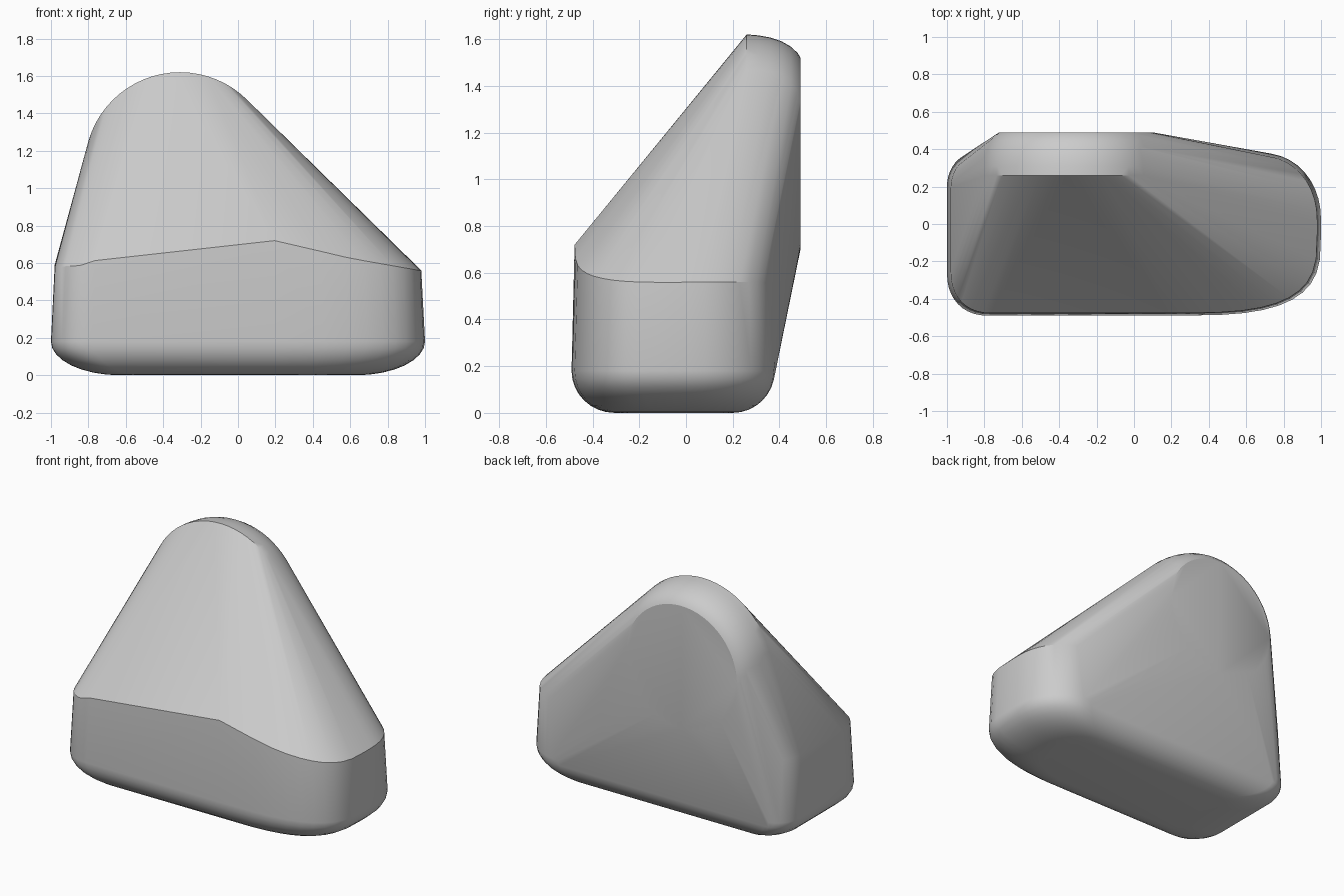
import bpy, bmesh
from math import sin, cos, pi

if "Cube" in bpy.data.objects:
    bpy.data.objects.remove(bpy.data.objects["Cube"], do_unlink=True)

grey = bpy.data.materials.new("plain grey")
grey.use_nodes = True
colour = (0.6, 0.6, 0.6, 1)
grey.diffuse_color = colour
grey.node_tree.nodes["Principled BSDF"].inputs["Base Color"].default_value = colour

# Footprint corners: centre x, y, radius x, y, start angle in quarter turns, squareness
CORNERS = [
    (-0.78, -0.26, 0.22, 0.23, 2, 0.9),
    (0.20, -0.05, 0.80, 0.44, 3, 0.62),
    (0.68, 0.02, 0.32, 0.36, 0, 0.95),
    (-0.85, 0.20, 0.15, 0.18, 1, 1.0),
]
FRONT_RIM = [(-1, 0.58), (-0.85, 0.585), (-0.65, 0.65), (0.2, 0.72), (0.6, 0.625), (1, 0.555)]
STEPS = 10


def power(value, exponent):
    return abs(value) ** exponent * (1 if value >= 0 else -1)


def footprint(inset_x=0.0, inset_y=0.0):
    """Rounded outline of the base, drawn in towards its middle."""
    points = []
    for cx, cy, rx, ry, quarter, square in CORNERS:
        for i in range(STEPS + 1):
            a = (quarter + i / STEPS) * pi / 2
            x = cx + rx * power(cos(a), square)
            y = cy + ry * power(sin(a), square)
            points.append((x * (1 - inset_x), -0.05 + (y + 0.05) * (1 - inset_y)))
    return points


def rim_height(x, y):
    """Height of the crease above the base wall."""
    if y > 0:
        return 0.56 if x > 0 else 0.59
    for (x0, z0), (x1, z1) in zip(FRONT_RIM, FRONT_RIM[1:]):
        if x <= x1:
            return z0 + (z1 - z0) * (x - x0) / (x1 - x0)
    return FRONT_RIM[-1][1]


bm = bmesh.new()

# Rounded underside
for i in range(9):
    a = i / 8 * pi / 2
    for x, y in footprint(0.37 * (1 - sin(a)), 0.42 * (1 - sin(a))):
        bm.verts.new((x, y, 0.18 * (1 - cos(a))))

# Upper rim of the base wall
for x, y in footprint(0.02, 0.03):
    bm.verts.new((x, y, rim_height(x, y)))

# Round cap with a softened back edge
CAP = [(0.26, 0.51), (0.31, 0.506), (0.36, 0.497), (0.41, 0.48), (0.45, 0.457), (0.478, 0.43), (0.49, 0.41)]
for y, radius in CAP:
    for i in range(64):
        a = i / 64 * 2 * pi
        bm.verts.new((-0.31 + radius * cos(a), y, 1.11 + radius * sin(a)))

# Taut skin over base and cap
bmesh.ops.convex_hull(bm, input=bm.verts[:])
bmesh.ops.delete(bm, geom=[v for v in bm.verts if not v.link_faces], context="VERTS")
bmesh.ops.dissolve_limit(bm, angle_limit=0.01, verts=bm.verts[:], edges=bm.edges[:])
bmesh.ops.recalc_face_normals(bm, faces=bm.faces[:])

mesh = bpy.data.meshes.new("wedge_body")
bm.to_mesh(mesh)
bm.free()
mesh.materials.append(grey)
body = bpy.data.objects.new("wedge_body", mesh)
bpy.context.collection.objects.link(body)
bpy.ops.object.select_all(action="DESELECT")
body.select_set(True)
bpy.context.view_layer.objects.active = body
bpy.ops.object.shade_smooth_by_angle(angle=0.5)
